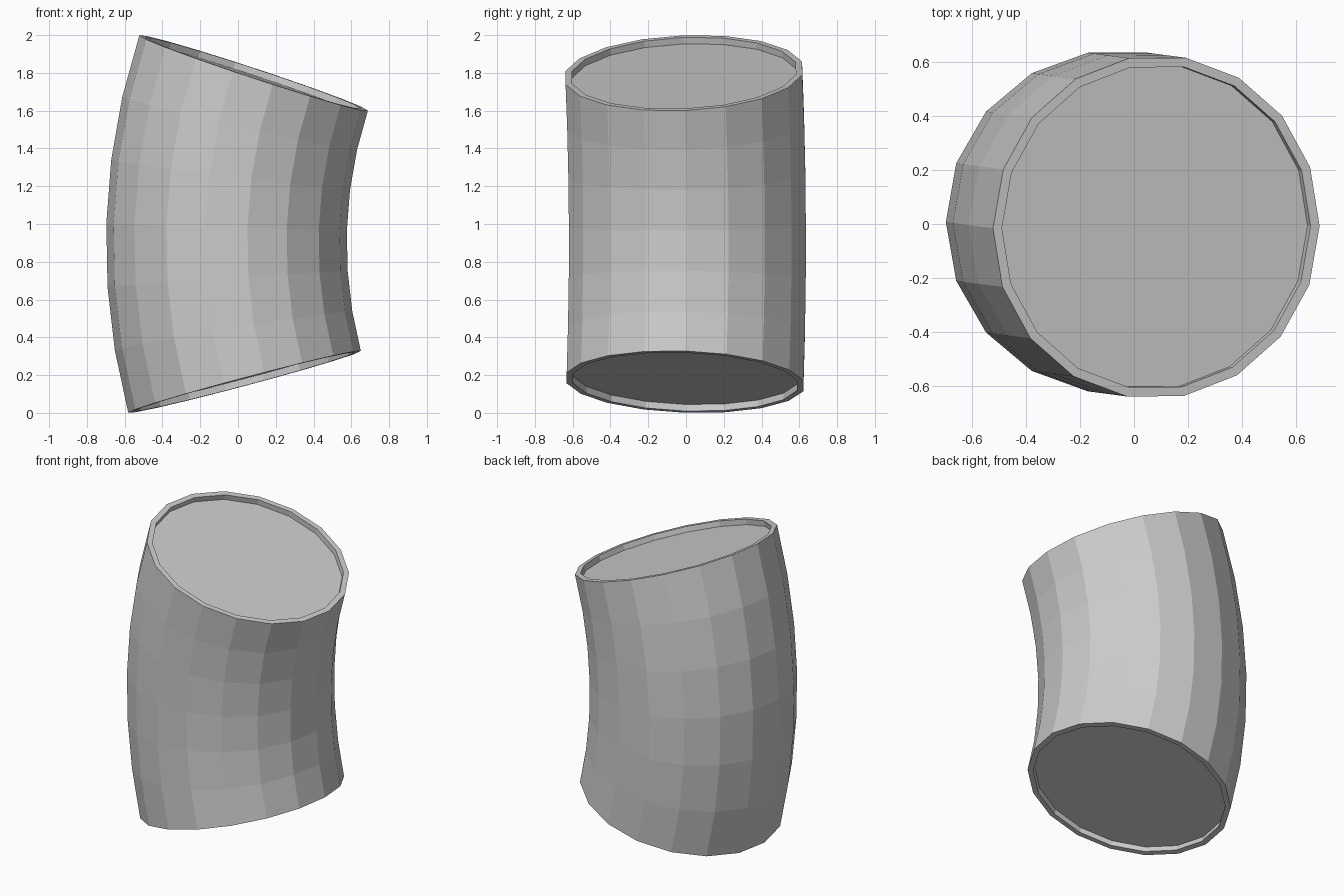
import bpy
import bmesh
from math import radians, cos, sin, tau
from mathutils import Vector, Matrix

cube = bpy.data.objects.get("Cube")
if cube:
    bpy.data.objects.remove(cube, do_unlink=True)

SIDES = 18
SEGMENTS = 6
RADIUS = 0.637
INNER = 0.602          # radius inside the rim
RECESS = 0.036         # depth of the end panels
BEND_RADIUS = 2.846
START, END = radians(-15), radians(18.4)
HEADING = radians(7.5)

grey = bpy.data.materials.new("light_grey")
grey.use_nodes = True
grey.diffuse_color = (0.6, 0.6, 0.6, 1)
grey.node_tree.nodes["Principled BSDF"].inputs["Base Color"].default_value = (0.6, 0.6, 0.6, 1)

# Bend: the pipe follows an arc around a horizontal axis
inward = Vector((cos(HEADING), -sin(HEADING), 0))
axis = Vector((sin(HEADING), cos(HEADING), 0))
up = Vector((0, 0, 1))
bend_centre = Vector((2.76, -0.364, 0.901))

bm = bmesh.new()


def ring(angle, radius, shift=0):
    """Circle of vertices square to the arc, shifted along its tangent."""
    turn = Matrix.Rotation(angle, 3, axis)
    centre = bend_centre + BEND_RADIUS * (sin(angle) * up - cos(angle) * inward)
    return [bm.verts.new(centre + turn @ Vector((radius * cos(tau * i / SIDES),
                                                 radius * sin(tau * i / SIDES), shift)))
            for i in range(SIDES)]


# Rings in order: bottom recess, bottom rim, wall, top rim, top recess
rings = [ring(START, INNER, RECESS), ring(START, INNER)]
rings += [ring(START + (END - START) * s / SEGMENTS, RADIUS) for s in range(SEGMENTS + 1)]
rings += [ring(END, INNER), ring(END, INNER, -RECESS)]

for low, high in zip(rings, rings[1:]):
    for i in range(SIDES):
        j = (i + 1) % SIDES
        bm.faces.new((low[i], low[j], high[j], high[i]))

# End panels
bm.faces.new(rings[0][::-1])
bm.faces.new(rings[-1])
bmesh.ops.recalc_face_normals(bm, faces=bm.faces)

mesh = bpy.data.meshes.new("bent_pipe")
bm.to_mesh(mesh)
bm.free()
mesh.materials.append(grey)
pipe = bpy.data.objects.new("bent_pipe", mesh)
bpy.context.collection.objects.link(pipe)
